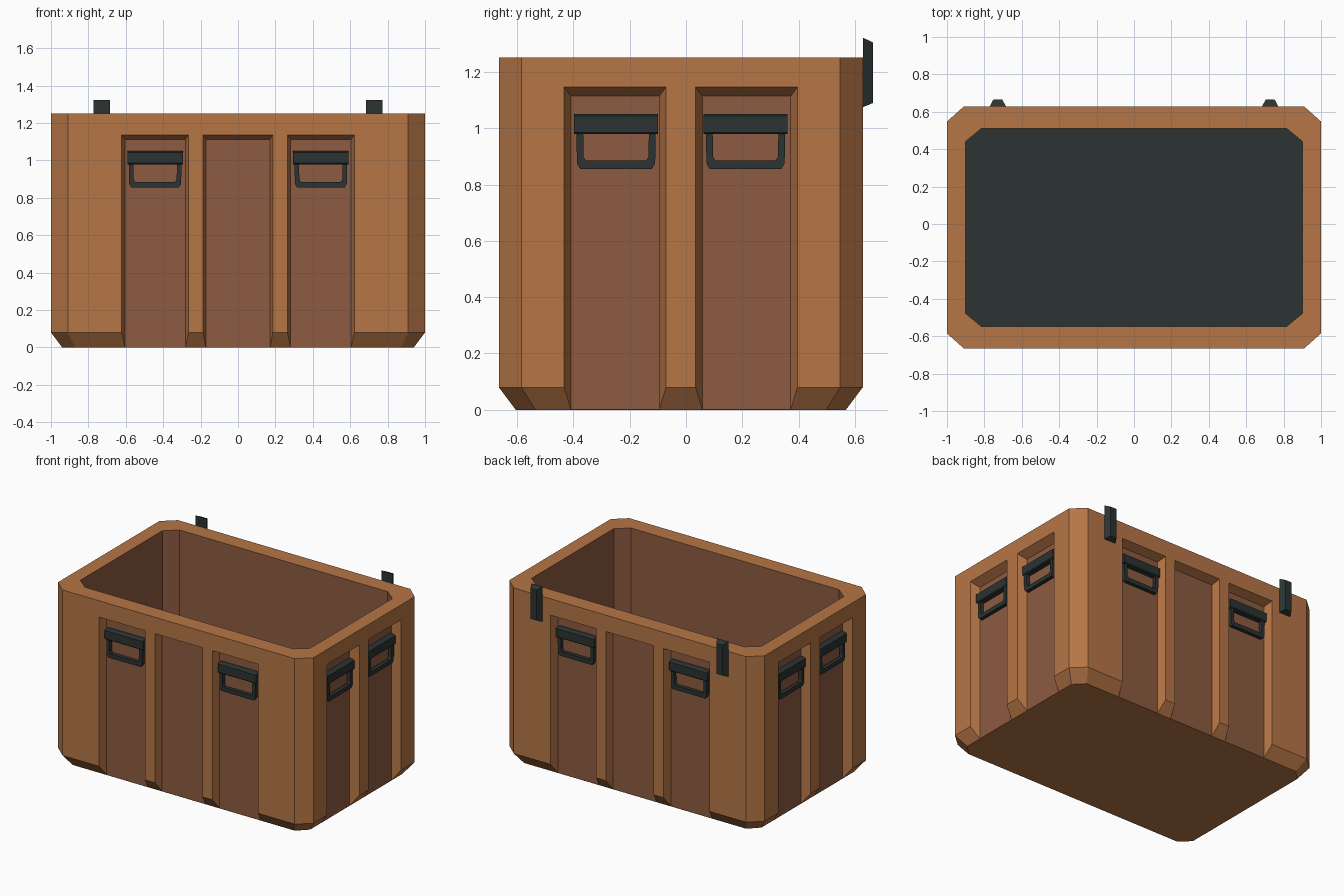
import bpy, bmesh, math
from mathutils import Matrix, Vector

if "Cube" in bpy.data.objects:
    bpy.data.objects.remove(bpy.data.objects["Cube"])

CY = -0.0185            # centre of the box in y (hinges stick out at the back)
HX, HY, H = 1.0, 0.6465, 1.252
DEPTH = 0.0595          # recess depth
FLOOR = 0.10            # height of the cavity floor


def material(name, rgb):
    m = bpy.data.materials.new(name)
    lin = [((c / 255 + 0.055) / 1.055) ** 2.4 for c in rgb]
    m.diffuse_color = (*lin, 1)
    m.use_nodes = True
    m.node_tree.nodes["Principled BSDF"].inputs["Base Color"].default_value = m.diffuse_color
    return m


WOOD = material("tan_brown", (182, 118, 70))
PANEL = material("dark_brown", (141, 91, 65))
METAL = material("dark_metal", (43, 51, 50))


def loft(bm, rings):
    """Closed solid through rings with equal point counts."""
    vs = [[bm.verts.new(p) for p in r] for r in rings]
    n = len(vs[0])
    for a, b in zip(vs, vs[1:]):
        for i in range(n):
            bm.faces.new((a[i], a[(i + 1) % n], b[(i + 1) % n], b[i]))
    bm.faces.new(vs[0][::-1])
    bm.faces.new(vs[-1])


def finish(bm, name, mats):
    bmesh.ops.recalc_face_normals(bm, faces=bm.faces)
    me = bpy.data.meshes.new(name)
    bm.to_mesh(me)
    bm.free()
    ob = bpy.data.objects.new(name, me)
    bpy.context.collection.objects.link(ob)
    for m in mats:
        me.materials.append(m)
    return ob


def octagon(hx, hy, cx, cy, z):
    pts = [(hx, -hy + cy), (hx, hy - cy), (hx - cx, hy), (-hx + cx, hy),
           (-hx, hy - cy), (-hx, -hy + cy), (-hx + cx, -hy), (hx - cx, -hy)]
    return [(x, y + CY, z) for x, y in pts]


def side_matrix(k):
    """k: 0 front, 1 right, 2 back, 3 left. Local -y points outwards."""
    return Matrix.Translation((0, CY, 0)) @ Matrix.Rotation(k * math.pi / 2, 4, 'Z')


# Box body with chamfered corners and bottom edge
bm = bmesh.new()
loft(bm, [octagon(HX - 0.06, HY - 0.06, 0.07, 0.07, 0),
          octagon(HX, HY, 0.09, 0.08, 0.08),
          octagon(HX, HY, 0.09, 0.08, H)])
body = finish(bm, "box_body", [WOOD, PANEL, METAL])

# Cutter: inner cavity and tapered recesses on all sides
bm = bmesh.new()
loft(bm, [octagon(0.90, 0.53, 0.085, 0.07, z) for z in (FLOOR, H + 0.1)])
for k in range(4):
    wide = k % 2 == 0
    half = HY if wide else HX
    # (centre, inner half width, taper), top of the inner panel, top taper
    spots = ([(-0.443, 0.162, 0.017), (0, 0.172, 0.014), (0.443, 0.162, 0.017)] if wide
             else [(-0.2335, 0.157, 0.024), (0.2335, 0.157, 0.024)])
    top, dt = (1.113, 0.023) if wide else (1.114, 0.032)
    for c, w, t in spots:
        rings = []
        for s in (0, 2):            # inner ring, ring extended past the surface
            d = -half + DEPTH * (1 - s)
            a, b, z = c - w - t * s, c + w + t * s, top + dt * s
            rings.append([side_matrix(k) @ Vector(p) for p in
                          ((a, d, -0.1), (b, d, -0.1), (b, d, z), (a, d, z))])
        loft(bm, rings)
cutter = finish(bm, "cutter", [])
cutter.hide_render = True
mod = body.modifiers.new("cut", 'BOOLEAN')
mod.operation, mod.solver, mod.object = 'DIFFERENCE', 'EXACT', cutter
bpy.context.view_layer.objects.active = body
bpy.ops.object.modifier_apply(modifier="cut")
bpy.data.objects.remove(cutter)

# Colours by position: recessed panels and cavity walls, then cavity floor
for p in body.data.polygons:
    x, y, z = p.center
    x, y, n = abs(x), abs(y - CY), p.normal
    cavity = x < 0.905 and y < 0.535 and abs(n.z) < 0.1
    recess = ((abs(n.x) > 0.99 and x < HX - 0.05) or (abs(n.y) > 0.99 and y < HY - 0.05))
    p.material_index = 0
    if n.z > 0.9 and z < 0.2:
        p.material_index = 2
    elif recess or cavity:
        p.material_index = 1

# Handles: chamfered bar plus hanging loop
BAR = [(0, 1.05), (0.022, 1.05), (0.040, 1.043), (0.040, 0.985), (0.034, 0.979), (0, 0.979)]
LOOP = [(0.141, 1.0), (0.139, 0.875), (0.127, 0.855)]
LOOP_IN = [(0.106, 0.885), (0.115, 0.898), (0.117, 1.0)]
outline = (LOOP + [(-x, z) for x, z in LOOP[::-1]]
           + [(-x, z) for x, z in LOOP_IN[::-1]] + LOOP_IN)
for k, side in enumerate(("front", "right", "back", "left")):
    half = (HY if k % 2 == 0 else HX) - DEPTH
    c = 0.443 if k % 2 == 0 else 0.230
    for j, cx in enumerate((-c, c)):
        bm = bmesh.new()
        loft(bm, [[(cx + s * 0.149, -half - d, z) for d, z in BAR] for s in (-1, 1)])
        loft(bm, [[(cx + x, -half - d, z) for x, z in outline] for d in (0.008, 0.034)])
        bm.transform(side_matrix(k))
        finish(bm, f"{side}_handle_{j + 1}", [METAL])

# Hinge plates on the back edge
for j, cx in enumerate((-0.728, 0.728)):
    bm = bmesh.new()
    loft(bm, [[(cx - w, y, z0), (cx + w, y, z0), (cx + w, y, z1), (cx - w, y, z1)]
              for y, w, z0, z1 in ((HY + CY, 0.044, 1.075, 1.322),
                                   (0.665, 0.024, 1.09, 1.305))])
    finish(bm, f"hinge_{j + 1}", [METAL])
